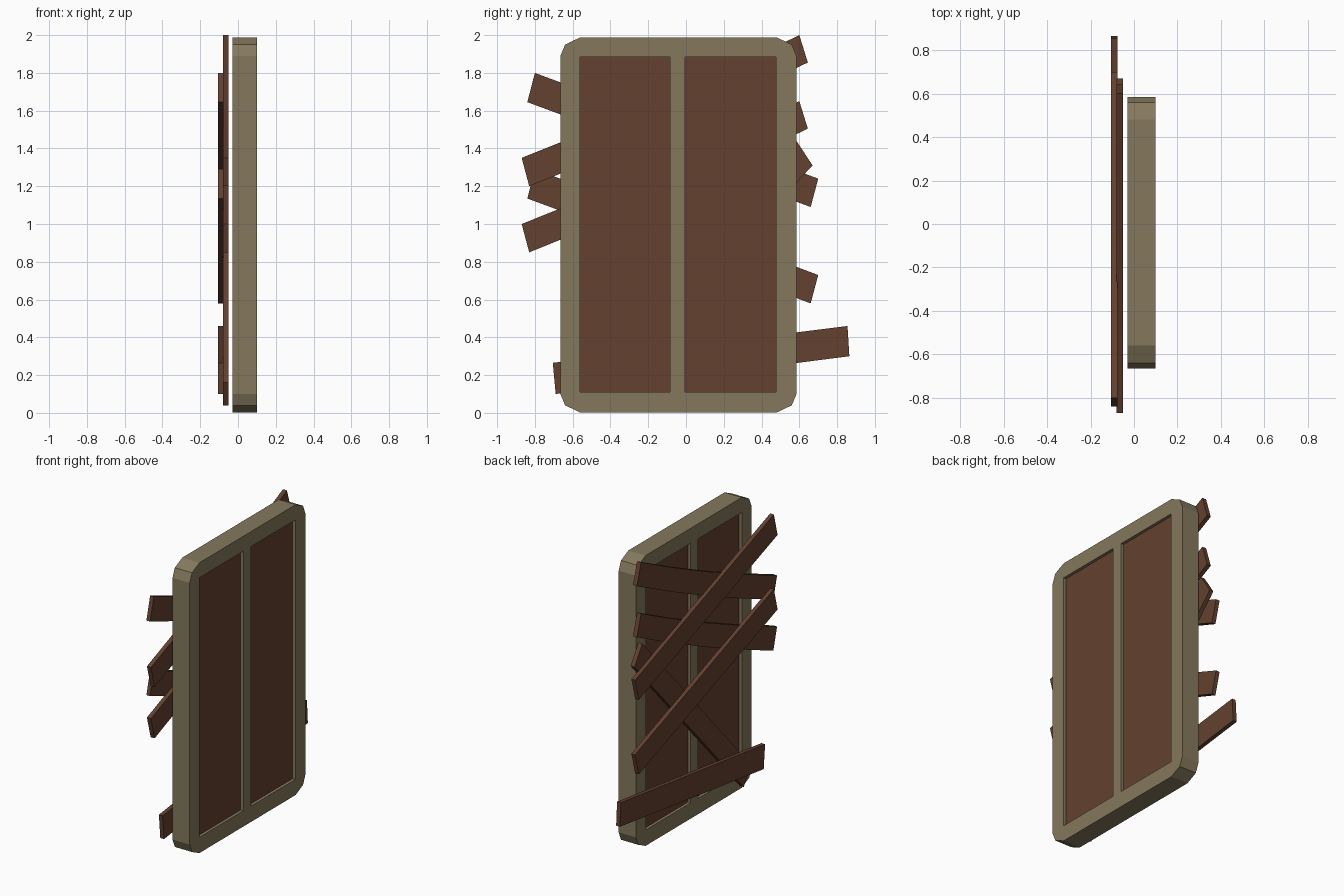
import bpy, bmesh
from mathutils import Vector

if "Cube" in bpy.data.objects:
    bpy.data.objects.remove(bpy.data.objects["Cube"])


def material(name, rgb):
    m = bpy.data.materials.new(name)
    m.diffuse_color = (*rgb, 1)
    m.use_nodes = True
    m.node_tree.nodes["Principled BSDF"].inputs["Base Color"].default_value = m.diffuse_color
    return m


STONE = material("khaki frame", (0.235, 0.19, 0.11))
WOOD = material("brown wood", (0.125, 0.053, 0.03))


def slab(name, loops, x0, x1, mat):
    """Extrude flat (y, z) outlines from x0 to x1; later loops are holes."""
    bm = bmesh.new()
    edges = []
    for pts in loops:
        vs = [bm.verts.new((x0, y, z)) for y, z in pts]
        edges += [bm.edges.new((vs[i], vs[(i + 1) % len(vs)])) for i in range(len(vs))]
    bmesh.ops.triangle_fill(bm, edges=edges, use_beauty=True, normal=(-1, 0, 0))
    res = bmesh.ops.extrude_face_region(bm, geom=bm.faces[:], use_keep_orig=True)
    new = [g for g in res["geom"] if isinstance(g, bmesh.types.BMVert)]
    bmesh.ops.translate(bm, verts=new, vec=(x1 - x0, 0, 0))
    bmesh.ops.recalc_face_normals(bm, faces=bm.faces[:])
    me = bpy.data.meshes.new(name)
    bm.to_mesh(me)
    bm.free()
    me.materials.append(mat)
    ob = bpy.data.objects.new(name, me)
    bpy.context.collection.objects.link(ob)
    return ob


def rect(y0, y1, z0, z1):
    return [(y0, z0), (y1, z0), (y1, z1), (y0, z1)]


# Frame with two-step cut corners and two window openings
CY, CZ = -0.04, 0.995
corner = [(0.625, 0.895), (0.60, 0.955), (0.52, 0.993)]
outline = []
for sy, sz in ((1, 1), (-1, 1), (-1, -1), (1, -1)):
    pts = [(CY + sy * a, CZ + sz * b) for a, b in corner]
    outline += pts if sy * sz > 0 else pts[::-1]
slab("window_frame",
     [outline, rect(-0.56, -0.085, 0.11, 1.885), rect(-0.005, 0.477, 0.11, 1.885)],
     -0.03, 0.10, STONE)

# Recessed wooden panels
for i, (y0, y1) in enumerate(((-0.57, -0.075), (-0.015, 0.487))):
    slab(f"panel_{i + 1}", [rect(y0, y1, 0.10, 1.895)], -0.01, 0.08, WOOD)


# Planks nailed across: (left top, left bottom, right top, right bottom), sag, layer
def plank(name, lt, lb, rt, rb, sag, x0, x1):
    n = 4

    def edge(a, b):
        out = []
        for i in range(n + 1):
            t = i / n
            p = Vector(a).lerp(Vector(b), t)
            out.append((p.x, p.y - sag * 4 * t * (1 - t)))
        return out
    slab(name, [edge(lb, rb) + edge(lt, rt)[::-1]], x0, x1, WOOD)


INNER, OUTER = (-0.08, -0.05), (-0.105, -0.077)
for i, d in enumerate((0, 0.35)):
    plank(f"rising_plank_{i + 1}", (-0.87, 1.35 - d), (-0.83, 1.20 - d),
          (0.60, 2.0 - d), (0.645, 1.855 - d), 0.02, *INNER)
for i, d in enumerate((0, 0.51)):
    plank(f"falling_plank_{i + 1}", (-0.80, 1.80 - d), (-0.84, 1.645 - d),
          (0.70, 1.24 - d), (0.66, 1.09 - d), 0, *OUTER)
plank("steep_plank", (-0.59, 0.16), (-0.51, 0.04), (0.585, 1.44), (0.67, 1.31), 0, *INNER)
plank("bottom_plank", (-0.705, 0.265), (-0.69, 0.10), (0.855, 0.46), (0.865, 0.30), 0, *OUTER)
